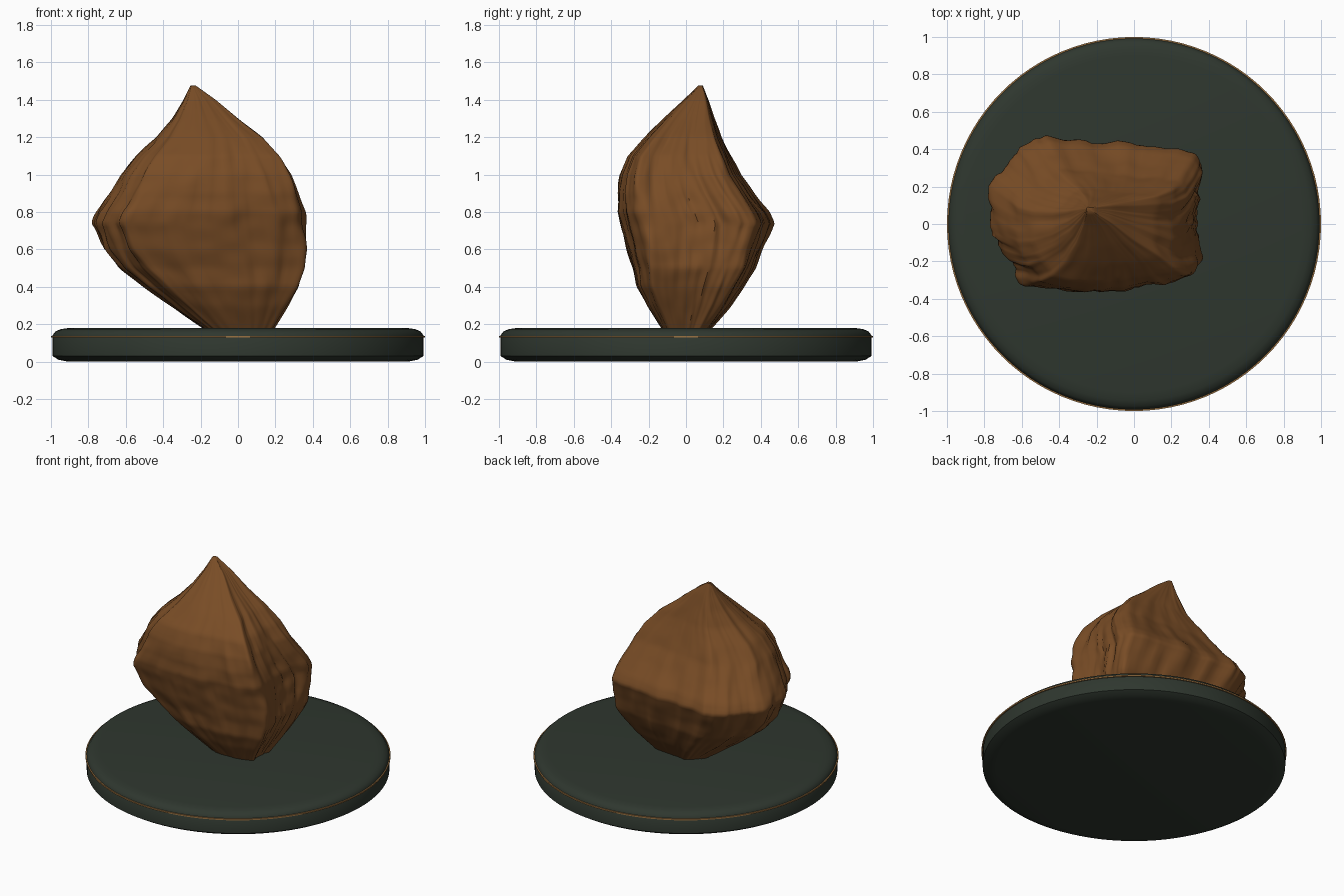
import bpy, bmesh, math
from mathutils import Vector, noise

if "Cube" in bpy.data.objects:
    bpy.data.objects.remove(bpy.data.objects["Cube"])


def material(name, rgb):
    m = bpy.data.materials.new(name)
    m.diffuse_color = (*rgb, 1)
    m.use_nodes = True
    m.node_tree.nodes["Principled BSDF"].inputs["Base Color"].default_value = m.diffuse_color
    return m


def finish(name, bm, mat, angle):
    bmesh.ops.recalc_face_normals(bm, faces=bm.faces)
    me = bpy.data.meshes.new(name)
    bm.to_mesh(me)
    bm.free()
    me.materials.append(mat)
    ob = bpy.data.objects.new(name, me)
    bpy.context.collection.objects.link(ob)
    bpy.ops.object.select_all(action='DESELECT')
    ob.select_set(True)
    bpy.context.view_layer.objects.active = ob
    bpy.ops.object.shade_smooth_by_angle(angle=math.radians(angle))
    return ob


def loft(rings, closed_loop=False):
    """Skin a list of point rings; cap the ends unless they join up."""
    bm = bmesh.new()
    vs = [[bm.verts.new(p) for p in r] for r in rings]
    n = len(vs[0])
    pairs = list(zip(vs, vs[1:])) + ([(vs[-1], vs[0])] if closed_loop else [])
    for a, b in pairs:
        for i in range(n):
            j = (i + 1) % n
            bm.faces.new((a[i], a[j], b[j], b[i]))
    if not closed_loop:
        bm.faces.new(vs[0])
        bm.faces.new(vs[-1])
    return bm


def lathe(profile, n=96, closed_loop=False):
    return loft([[(r * math.cos(math.tau * i / n), r * math.sin(math.tau * i / n), z)
                  for i in range(n)] for r, z in profile], closed_loop)


brown = material("rock brown", (0.19, 0.073, 0.019))
green = material("dark green base", (0.028, 0.038, 0.028))
gold = material("gold trim", (0.33, 0.17, 0.055))

# Display base with rounded rims, and thin trim ring
finish("display_base", lathe([(0.91, 0), (0.96, 0.01), (0.992, 0.03), (0.992, 0.14),
                              (0.975, 0.162), (0.945, 0.174), (0.90, 0.18)]), green, 40)
finish("trim_ring", lathe([(0.98, 0.128), (1.0, 0.128), (1.0, 0.138), (0.98, 0.138)],
                          closed_loop=True), gold, 30)

# Rock: silhouette limits by height (z, left, right, front, back)
LEVELS = [(0.16, -0.16, 0.18, -0.12, 0.12), (0.3, -0.36, 0.27, -0.21, 0.24),
          (0.4, -0.50, 0.33, -0.26, 0.31), (0.5, -0.63, 0.37, -0.28, 0.37),
          (0.6, -0.71, 0.38, -0.31, 0.41), (0.74, -0.775, 0.37, -0.35, 0.47),
          (0.8, -0.75, 0.36, -0.365, 0.44), (0.9, -0.68, 0.32, -0.365, 0.36),
          (1.0, -0.62, 0.28, -0.35, 0.29), (1.1, -0.54, 0.22, -0.31, 0.24),
          (1.2, -0.43, 0.13, -0.22, 0.19), (1.3, -0.35, 0.0, -0.12, 0.155),
          (1.4, -0.29, -0.12, -0.01, 0.12), (1.475, -0.255, -0.225, 0.065, 0.09)]
# Plan outline seen from above, anticlockwise
PLAN = [(0.33, 0.05), (0.34, 0.2), (0.38, 0.29), (0.35, 0.39), (0.1, 0.43), (-0.2, 0.45),
        (-0.46, 0.48), (-0.56, 0.44), (-0.65, 0.33), (-0.77, 0.24), (-0.78, 0.0),
        (-0.71, -0.17), (-0.63, -0.24), (-0.6, -0.32), (-0.3, -0.36), (0.0, -0.34),
        (0.2, -0.30), (0.37, -0.25), (0.34, -0.12)]
SEG, ROWS = 160, 80

# Resample the outline evenly, normalised to -1..1, then soften it
unit = [Vector(((x + 0.2) / 0.58, (y - 0.06) / 0.42)) for x, y in PLAN]
outline = []
for i in range(SEG):
    t = i * len(unit) / SEG
    k = int(t)
    outline.append(unit[k].lerp(unit[(k + 1) % len(unit)], t - k))
for _ in range(4):
    outline = [(outline[i - 1] + outline[i] + outline[(i + 1) % SEG]) / 3 for i in range(SEG)]


def limits(z):
    for a, b in zip(LEVELS, LEVELS[1:]):
        if z <= b[0]:
            t = (z - a[0]) / (b[0] - a[0])
            return [p + (q - p) * t for p, q in zip(a[1:], b[1:])]
    return LEVELS[-1][1:]


rings = []
for r in range(ROWS + 1):
    z = 0.16 + (1.475 - 0.16) * r / ROWS
    x0, x1, y0, y1 = limits(z)
    ring = []
    for p in outline:
        d = p.normalized()
        # long creases that converge on the tip, plus small chips
        crease = noise.noise(Vector((d.x * 5, d.y * 5, z * 2.2)))
        fine = noise.noise(Vector((d.x * 13, d.y * 13, z * 4 + 7)))
        chip = noise.noise(Vector((p.x * 4, p.y * 4, z * 11 + 3)))
        q = p * (1.01 + 0.055 * crease + 0.025 * fine + 0.018 * chip)
        ring.append(((x0 + x1) / 2 + q.x * (x1 - x0) / 2,
                     (y0 + y1) / 2 + q.y * (y1 - y0) / 2, z))
    rings.append(ring)
finish("rock", loft(rings), brown, 50)
